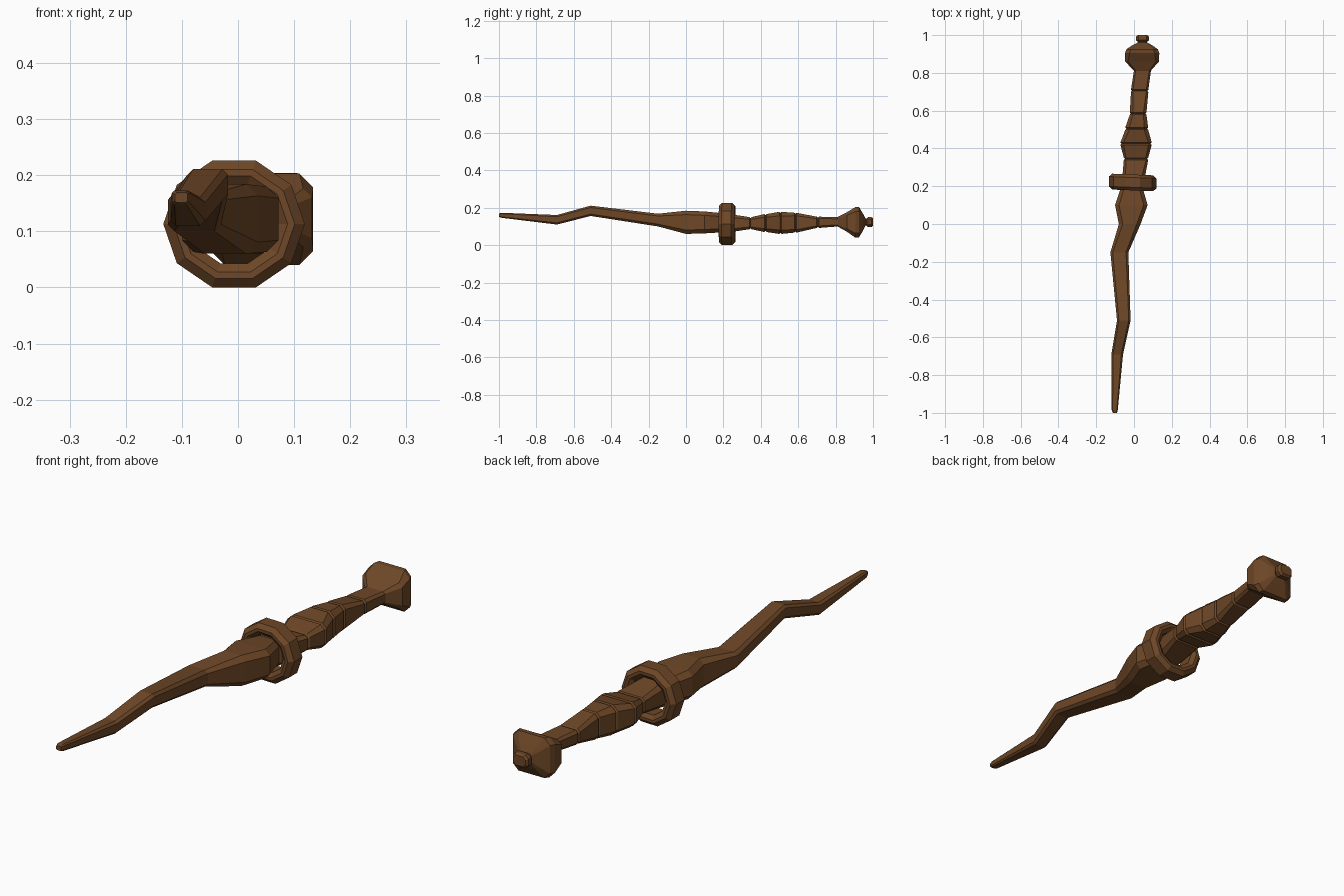
import bpy, bmesh, math

wood = bpy.data.materials.new("dark brown wood")
wood.diffuse_color = (0.155, 0.063, 0.02, 1)


def finish(bm, name):
    bmesh.ops.recalc_face_normals(bm, faces=bm.faces)
    me = bpy.data.meshes.new(name)
    bm.to_mesh(me)
    bm.free()
    me.materials.append(wood)
    ob = bpy.data.objects.new(name, me)
    bpy.context.collection.objects.link(ob)
    return ob


def loft(name, sections, chamfer=0.25):
    """Loft chamfered rectangles: (y, x0, x1, z0, z1)."""
    bm = bmesh.new()
    rings = []
    for y, x0, x1, z0, z1 in sections:
        c = chamfer * min(x1 - x0, z1 - z0)
        pts = [(x0 + c, z0), (x1 - c, z0), (x1, z0 + c), (x1, z1 - c),
               (x1 - c, z1), (x0 + c, z1), (x0, z1 - c), (x0, z0 + c)]
        rings.append([bm.verts.new((x, y, z)) for x, z in pts])
    for a, b in zip(rings, rings[1:]):
        for i in range(8):
            j = (i + 1) % 8
            bm.faces.new((a[i], a[j], b[j], b[i]))
    bm.faces.new(rings[0])
    bm.faces.new(rings[-1])
    return finish(bm, name)


# Crooked tapering shaft
loft("shaft", [
    (-1.0, -0.112, -0.09, 0.151, 0.169),
    (-0.985, -0.118, -0.086, 0.146, 0.173),
    (-0.69, -0.12, -0.058, 0.11, 0.161),
    (-0.51, -0.09, -0.018, 0.156, 0.211),
    (-0.15, -0.125, -0.03, 0.1, 0.168),
    (0.0, -0.08, 0.035, 0.06, 0.184),
    (0.1, -0.1, 0.072, 0.063, 0.18),
    (0.22, -0.06, 0.038, 0.07, 0.168)], 0.18)

# Ten-sided collar ring, slightly turned
bm = bmesh.new()
profile = [(0.074, -0.03), (0.09, -0.042), (0.102, -0.042), (0.119, -0.026),
           (0.119, 0.026), (0.102, 0.042), (0.09, 0.042), (0.074, 0.03)]
rings = []
for k in range(10):
    a = math.tau * k / 10
    ring = []
    for r, y in profile:
        x = r * 1.06 * math.cos(a)
        ring.append(bm.verts.new((x - 0.007, 0.22 + y - 0.04 * x, 0.113 + r * math.sin(a) / 1.0017)))
    rings.append(ring)
for k in range(10):
    a, b = rings[k], rings[(k + 1) % 10]
    for i in range(8):
        j = (i + 1) % 8
        bm.faces.new((a[i], a[j], b[j], b[i]))
finish(bm, "collar_ring")

# Handle: stacked segments with small grooves between them
stations = [
    (0.2, -0.065, 0.05, 0.065, 0.17),
    (0.345, -0.054, 0.075, 0.085, 0.15),
    (0.425, -0.072, 0.094, 0.07, 0.166),
    (0.505, -0.046, 0.075, 0.06, 0.178),
    (0.585, -0.022, 0.066, 0.067, 0.173),
    (0.705, -0.016, 0.076, 0.092, 0.152),
    (0.82, 0.0, 0.09, 0.1, 0.15)]


def inset(s, dy, d):
    y, x0, x1, z0, z1 = s
    return (y + dy, x0 + d, x1 - d, z0 + d, z1 - d)


for n, (a, b) in enumerate(zip(stations, stations[1:])):
    loft(f"handle_segment_{n + 1}",
         [inset(a, 0, 0.006), inset(a, 0.006, 0), inset(b, -0.006, 0), inset(b, 0, 0.006)], 0.18)

# Flared pommel
loft("pommel", [
    (0.81, 0.002, 0.088, 0.1, 0.15),
    (0.86, -0.047, 0.132, 0.072, 0.176),
    (0.905, -0.048, 0.134, 0.04, 0.203),
    (0.925, -0.04, 0.126, 0.042, 0.204),
    (0.945, -0.01, 0.098, 0.075, 0.17),
    (0.96, 0.018, 0.072, 0.105, 0.143)], 0.15)

# End button
loft("end_button", [
    (0.95, 0.02, 0.07, 0.105, 0.142),
    (0.965, 0.02, 0.07, 0.105, 0.142),
    (0.973, 0.01, 0.08, 0.096, 0.15),
    (0.991, 0.01, 0.08, 0.096, 0.15),
    (1.0, 0.018, 0.072, 0.103, 0.144)])
